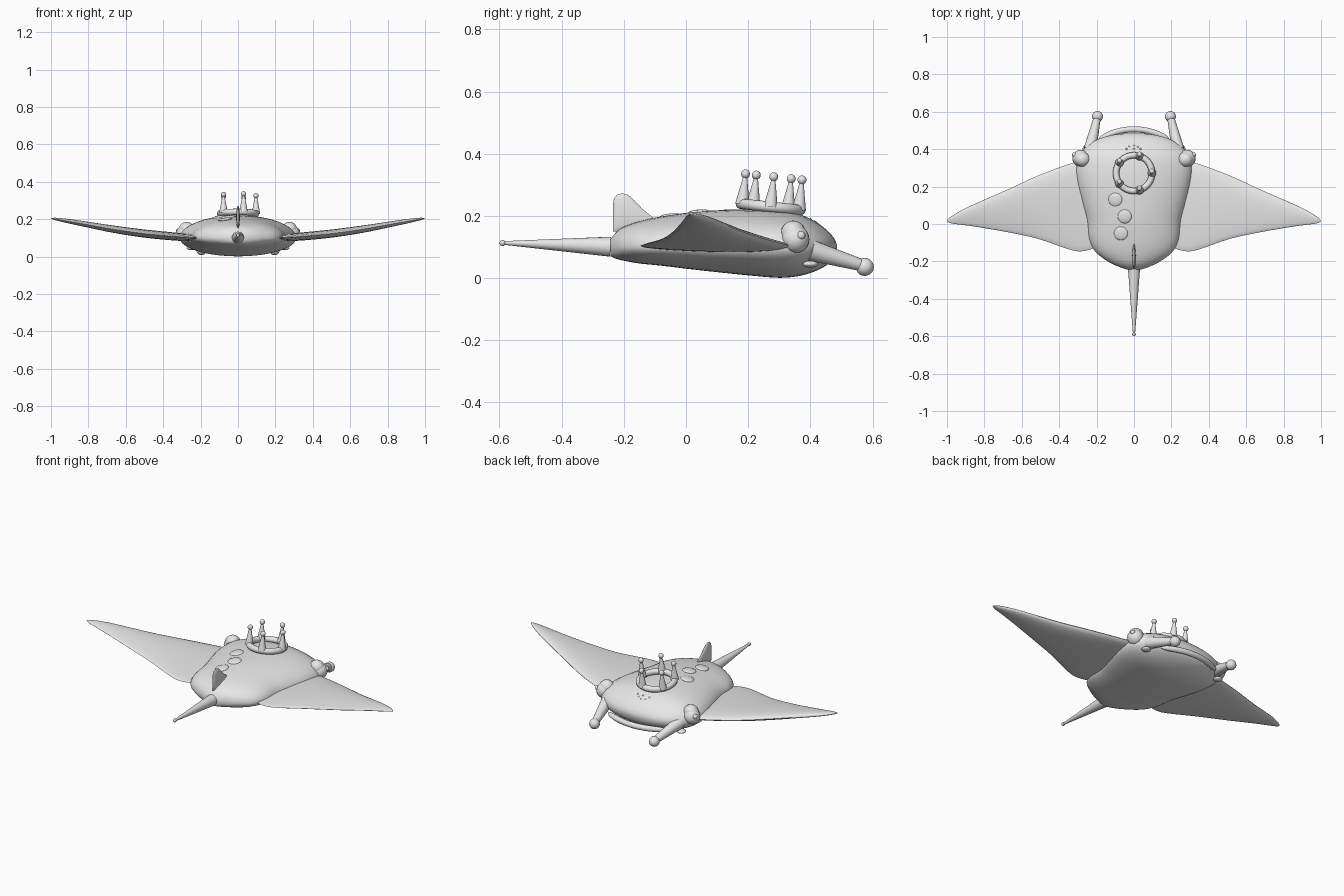
import bpy, bmesh, math
from mathutils import Matrix, Vector

if "Cube" in bpy.data.objects:
    bpy.data.objects.remove(bpy.data.objects["Cube"])

grey = bpy.data.materials.new("light_grey")
grey.diffuse_color = (0.8, 0.8, 0.8, 1)
grey.use_nodes = True
grey.node_tree.nodes["Principled BSDF"].inputs["Base Color"].default_value = grey.diffuse_color


def finish(name, bm, angle=50):
    bmesh.ops.recalc_face_normals(bm, faces=bm.faces)
    me = bpy.data.meshes.new(name)
    bm.to_mesh(me)
    bm.free()
    me.materials.append(grey)
    ob = bpy.data.objects.new(name, me)
    bpy.context.collection.objects.link(ob)
    bpy.ops.object.select_all(action='DESELECT')
    ob.select_set(True)
    bpy.context.view_layer.objects.active = ob
    bpy.ops.object.shade_smooth_by_angle(angle=math.radians(angle))
    return ob


def smooth(rows, n=4):
    """Catmull-Rom interpolation through station rows."""
    out = []
    for i in range(len(rows) - 1):
        p = [rows[max(0, min(len(rows) - 1, i + k))] for k in (-1, 0, 1, 2)]
        for j in range(n):
            t = j / n
            out.append([0.5 * (2 * b + (c - a) * t + (2 * a - 5 * b + 4 * c - d) * t * t
                               + (3 * b - a - 3 * c + d) * t ** 3) for a, b, c, d in zip(*p)])
    return out + [list(rows[-1])]


def loft(name, rings):
    bm = bmesh.new()
    vs = [[bm.verts.new(p) for p in r] for r in rings]
    n = len(vs[0])
    for a, b in zip(vs, vs[1:]):
        for i in range(n):
            bm.faces.new((a[i], a[(i + 1) % n], b[(i + 1) % n], b[i]))
    bm.faces.new(vs[0])
    bm.faces.new(vs[-1])
    return finish(name, bm)


def ball(name, c, r, rot=None, seg=20):
    r = r if isinstance(r, tuple) else (r, r, r)
    bm = bmesh.new()
    m = Matrix.Translation(c) @ (rot or Matrix()) @ Matrix.Diagonal((*r, 1))
    bmesh.ops.create_uvsphere(bm, u_segments=seg, v_segments=seg // 2, radius=1, matrix=m)
    return finish(name, bm)


def cone(name, a, b, r1, r2, seg=20):
    a, b = Vector(a), Vector(b)
    bm = bmesh.new()
    m = Matrix.Translation((a + b) / 2) @ (b - a).to_track_quat('Z', 'Y').to_matrix().to_4x4()
    bmesh.ops.create_cone(bm, cap_ends=True, segments=seg, radius1=r1, radius2=r2,
                          depth=(b - a).length, matrix=m)
    return finish(name, bm)


def circle(n):
    return [2 * math.pi * i / n for i in range(n)]


# Body: y, half width, top z, bottom z
body = [(-.243, .04, .125, .07), (-.225, .09, .147, .062), (-.2, .14, .165, .056),
        (-.15, .205, .183, .047), (-.08, .24, .198, .04), (.02, .252, .212, .028),
        (.12, .28, .219, .017), (.22, .305, .221, .007), (.3, .312, .217, .001),
        (.36, .3, .207, .006), (.41, .26, .185, .02), (.45, .2, .157, .04),
        (.475, .12, .13, .065), (.485, .03, .108, .09)]
loft("body", [[(w * math.cos(a), y, .1 + math.sin(a) * (zt - .1 if math.sin(a) > 0 else .1 - zb))
               for a in circle(40)] for y, w, zt, zb in smooth(body)])

# Wings: x, leading y, trailing y, z, thickness
wing = [(.15, .33, -.1, .1, .04), (.21, .34, -.128, .1, .042), (.28, .337, -.146, .103, .045),
        (.35, .32, -.135, .108, .05), (.51, .26, -.08, .124, .05), (.67, .187, -.045, .147, .045),
        (.8, .13, -.022, .17, .036), (.9, .085, -.007, .188, .028), (.97, .045, .002, .2, .017),
        (.998, .022, .012, .204, .005)]
for s, side in ((1, "right"), (-1, "left")):
    loft(side + "_wing", [[(s * x, (l + t) / 2 + (l - t) / 2 * math.cos(a),
                            z + th * .55 * math.sin(a) * (.75 + .25 * math.cos(a)))
                           for a in circle(24)] for x, l, t, z, th in smooth(wing)])
    # Head horns with ball ends
    cone(side + "_horn", (s * .235, .40, .09), (s * .196, .57, .04), .034, .019)
    ball(side + "_horn_ball", (s * .195, .575, .036), .029)
    # Eyes with pupils, lids and cheeks
    ball(side + "_eye", (s * .285, .352, .125), .045)
    ball(side + "_pupil", (s * .318, .37, .137), .014, seg=14)
    ball(side + "_eyelid", (s * .275, .345, .145), (.042, .04, .04))
    ball(side + "_cheek", (s * .25, .40, .045), (.025, .025, .011))

# Tail
cone("tail", (0, -.243, .101), (0, -.585, .113), .032, .006)
ball("tail_tip", (0, -.59, .113), .01, seg=12)

# Dorsal fin: thin plate, rounded top, tapering at both ends
fin = [(-.235, .15, .235), (-.232, .15, .255), (-.222, .15, .268), (-.205, .15, .273),
       (-.185, .15, .267), (-.165, .15, .249), (-.14, .15, .222), (-.11, .15, .198), (-.1, .15, .19)]
loft("dorsal_fin", [[(.01 * math.sin(math.pi * (i + .4) / 8.8) * math.cos(a), y,
                      (lo + hi) / 2 + (hi - lo) / 2 * math.sin(a)) for a in circle(16)]
                    for i, (y, lo, hi) in enumerate(fin)])

# Curved lip below the snout
lip = []
for i in range(25):
    t = -1 + i / 12
    r = .016 * math.sqrt(max(.04, 1 - t ** 6))
    lip.append([(.19 * t + r * math.cos(a) * .4 * t, .506 - .055 * t * t + r * math.cos(a),
                 .055 + r * math.sin(a)) for a in circle(12)])
loft("lip", lip)

# Crown: tilted ring with five ball-topped spikes
tilt = Matrix.Translation((0, .272, .229)) @ Matrix.Rotation(math.radians(-6), 4, 'X')
loft_ring = bmesh.new()
rings = [[loft_ring.verts.new(tilt @ Vector(((.096 + .017 * math.cos(b)) * math.cos(a),
                                            (.096 + .017 * math.cos(b)) * math.sin(a),
                                            .017 * math.sin(b)))) for b in circle(12)]
         for a in circle(40)]
for i in range(40):
    p, q = rings[i], rings[(i + 1) % 40]
    for j in range(12):
        loft_ring.faces.new((p[j], p[(j + 1) % 12], q[(j + 1) % 12], q[j]))
finish("crown_ring", loft_ring)
for i, a in enumerate(circle(5)):
    x, y = .096 * math.cos(a), .096 * math.sin(a)
    cone(f"crown_spike_{i}", tilt @ Vector((x, y, 0)), tilt @ Vector((x, y, .09)), .023, .006)
    ball(f"crown_ball_{i}", tilt @ Vector((x, y, .097)), .0145, seg=14)

# Back spots
for i, c in enumerate(((-.10, .13, .21), (-.05, .04, .211), (-.07, -.05, .198))):
    rot = Matrix.Rotation(c[0] * 1.6, 4, 'Y') @ Matrix.Rotation(.1, 4, 'X')
    ball(f"back_spot_{i}", c, (.037, .037, .009), rot)

# Small freckles on the forehead
for i, (x, y) in enumerate(((-.04, .40), (-.025, .415), (0, .42), (.02, .412), (.035, .40), (0, .40))):
    ball(f"freckle_{i}", (x, y, .187 - (y - .4) * .6), .006, seg=8)
